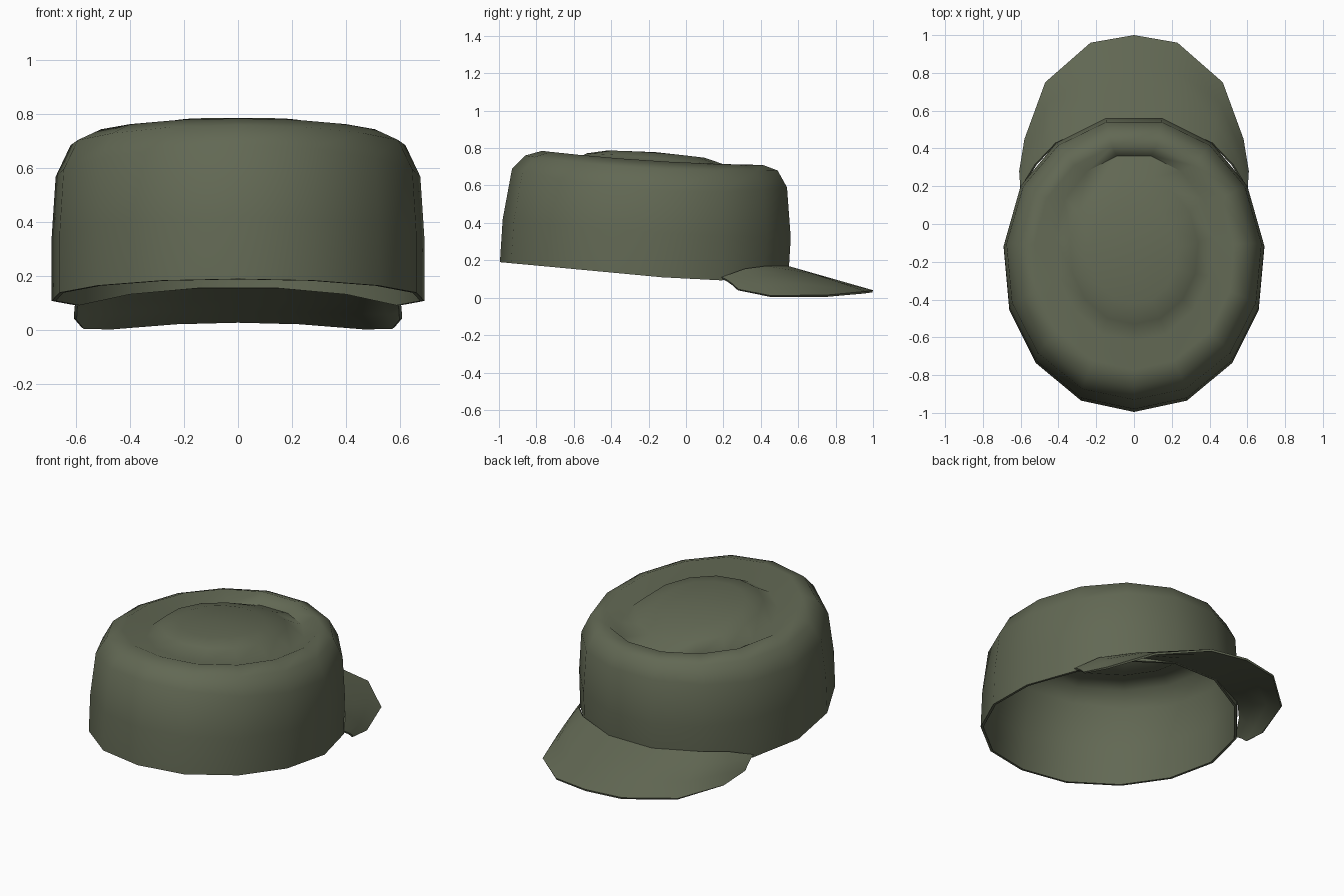
import bpy, bmesh

if "Cube" in bpy.data.objects:
    bpy.data.objects.remove(bpy.data.objects["Cube"])

# Single fabric colour
olive = bpy.data.materials.new("olive_fabric")
olive.diffuse_color = (0.122, 0.139, 0.088, 1)
olive.use_nodes = True
olive.node_tree.nodes["Principled BSDF"].inputs["Base Color"].default_value = olive.diffuse_color


def finish(name, bm, thickness):
    bmesh.ops.recalc_face_normals(bm, faces=bm.faces)
    # an open sheet must point upwards so the thickness grows inward
    top = max(bm.faces, key=lambda f: f.calc_center_median().z)
    if top.normal.z < 0:
        bmesh.ops.reverse_faces(bm, faces=bm.faces)
    mesh = bpy.data.meshes.new(name)
    bm.to_mesh(mesh)
    bm.free()
    ob = bpy.data.objects.new(name, mesh)
    bpy.context.collection.objects.link(ob)
    mesh.materials.append(olive)
    mod = ob.modifiers.new("fabric_thickness", 'SOLIDIFY')
    mod.thickness = thickness
    mod.offset = -1
    bpy.ops.object.select_all(action='DESELECT')
    ob.select_set(True)
    bpy.context.view_layer.objects.active = ob
    bpy.ops.object.modifier_apply(modifier=mod.name)
    bpy.ops.object.shade_smooth_by_angle(angle=1.2)
    return ob


def bridge(bm, rows, closed):
    for a, b in zip(rows, rows[1:]):
        n = len(a)
        for i in range(n if closed else n - 1):
            j = (i + 1) % n
            bm.faces.new((a[i], a[j], b[j], b[i]))


# Crown: 15-sided oval outline, half given and mirrored
half = [(0, -.99), (.28, -.93), (.52, -.73), (.66, -.45),
        (.69, -.12), (.60, .20), (.41, .43), (.15, .56)]
outline = half + [(-x, y) for x, y in reversed(half[1:])]

# Rings: back y, front y, half width, z at back / middle / front
# (wall, rounded rim, groove, then the raised dome in the middle)
rings = [(-.995, .55, .69, .19, .118, .045),
         (-.98, .56, .69, .42, .35, .32),
         (-.93, .54, .675, .69, .575, .59),
         (-.86, .49, .62, .76, .69, .68),
         (-.77, .41, .53, .785, .732, .71),
         (-.62, .36, .42, .725, .675, .65),
         (-.53, .24, .34, .772, .745, .70),
         (-.42, .10, .23, .787, .775, .748)]

bm = bmesh.new()
rows = []
for k, (yb, yf, w, zb, zm, zf) in enumerate(rings):
    row = []
    for x, y in outline:
        t = (y + .99) / 1.55
        v = 2 * t - 1
        z = zm + (zf - zb) / 2 * v + ((zf + zb) / 2 - zm) * v * v
        if k == 0 and y > .15:         # rim arches up over the visor
            z += (y - .15) * .27
        row.append(bm.verts.new((x / .69 * w, yb + (yf - yb) * t, z)))
    rows.append(row)
bridge(bm, rows, True)
centre = bm.verts.new((0, -.16, .778))
last = rows[-1]
for i in range(len(last)):
    bm.faces.new((last[i], last[(i + 1) % len(last)], centre))
finish("crown", bm, .015)

# Visor: lofted between the crown front and a curved outer edge
inner = [(.602, .19, .11), (.525, .315, .155), (.415, .43, .17),
         (.15, .552, .168), (0, .552, .168)]
outer = [(.608, .28, .045), (.58, .45, .012), (.47, .75, .014),
         (.23, .96, .034), (0, 1.0, .04)]
mirror = lambda pts: pts + [(-x, y, z) for x, y, z in reversed(pts[:-1])]
bm = bmesh.new()
rows = []
for t in (0, .33, .67, 1):
    bulge = .05 * t * (1 - t)
    row = []
    for a, b in zip(mirror(inner), mirror(outer)):
        p = [a[i] + (b[i] - a[i]) * t for i in range(3)]
        row.append(bm.verts.new((p[0], p[1], p[2] + bulge * abs(p[0]))))
    rows.append(row)
bridge(bm, rows, False)
visor = finish("visor", bm, .012)
# keep the underside on the ground plane
for v in visor.data.vertices:
    v.co.z = max(v.co.z, 0)
